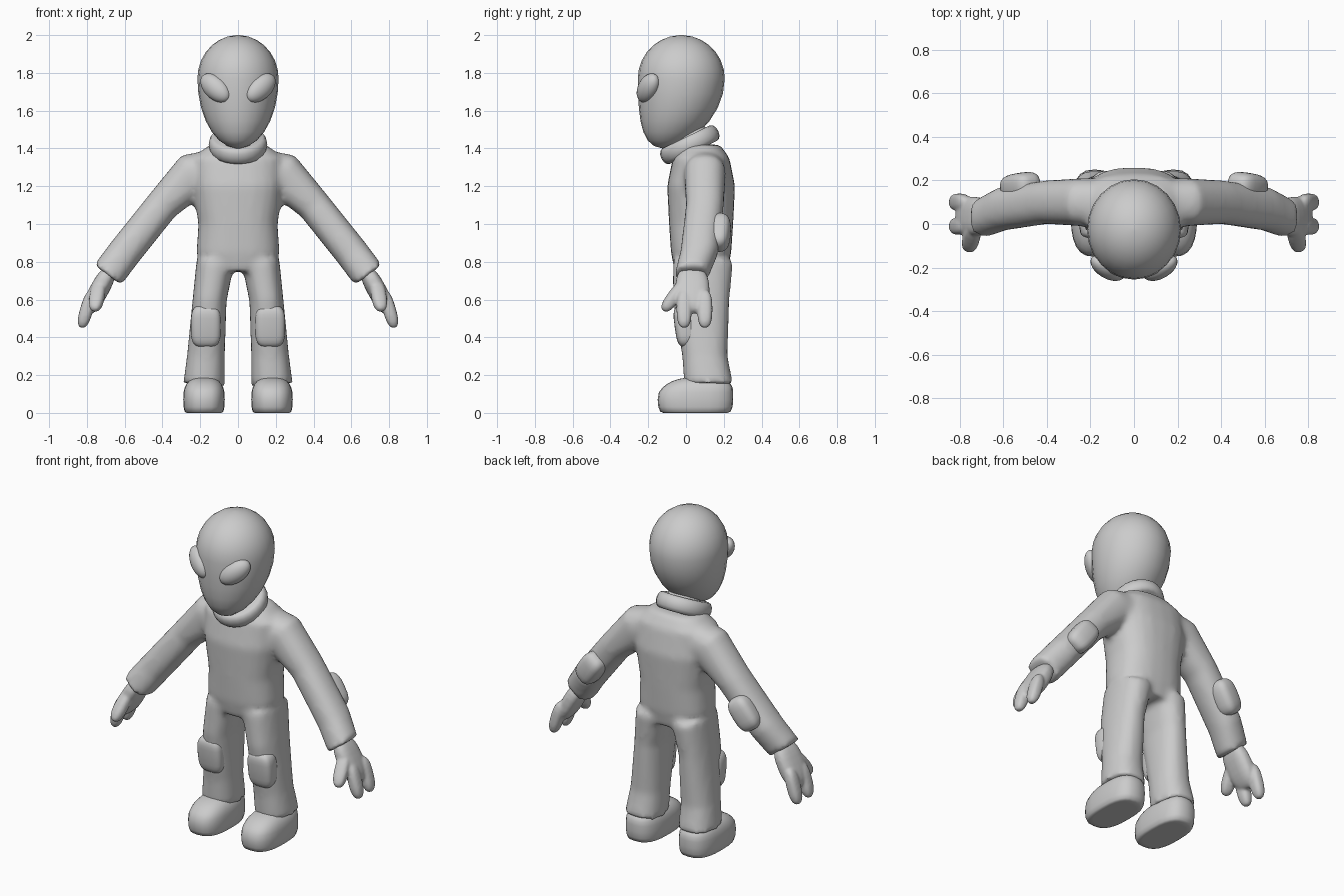
import bpy, bmesh
from math import sin, cos, pi, radians, atan2, copysign
from mathutils import Matrix, Vector

cube = bpy.data.objects.get("Cube")
if cube:
    bpy.data.objects.remove(cube)

colour = (0.6, 0.6, 0.6, 1)
grey = bpy.data.materials.new("plain grey")
grey.use_nodes = True
grey.diffuse_color = colour
grey.node_tree.nodes["Principled BSDF"].inputs["Base Color"].default_value = colour

SEGMENTS = 24
upright = Matrix.Identity(4)
flipped = Matrix.Diagonal((-1, 1, 1, 1))


def signed_power(value, exponent):
    return copysign(abs(value) ** exponent, value)


def loft(bm, rings, matrix=upright, power=2.3):
    """Skin rings of (x, y, z, width, depth), each turned square to the path in the xz plane."""
    loops = []
    last = len(rings) - 1
    for i, (x, y, z, width, depth) in enumerate(rings):
        before, after = rings[max(i - 1, 0)], rings[min(i + 1, last)]
        tilt = atan2(after[0] - before[0], before[2] - after[2])
        loop = []
        for step in range(SEGMENTS):
            angle = 2 * pi * step / SEGMENTS
            u = width * signed_power(cos(angle), 2 / power)
            v = depth * signed_power(sin(angle), 2 / power)
            point = Vector((x + u * cos(tilt), y + v, z + u * sin(tilt)))
            loop.append(bm.verts.new(matrix @ point))
        loops.append(loop)
    for lower, upper in zip(loops, loops[1:]):
        for i in range(SEGMENTS):
            j = (i + 1) % SEGMENTS
            bm.faces.new((lower[i], lower[j], upper[j], upper[i]))
    bm.faces.new(loops[0])
    bm.faces.new(loops[-1])


def lump(bm, half, matrix, power=2.0, steps=14):
    """Rounded solid: an ellipsoid at power two, boxier above it."""
    width, depth, height = half
    rings = []
    for i in range(steps + 1):
        angle = 0.97 * pi * (i / steps - 0.5)
        scale = cos(angle) ** (2 / power)
        rings.append((0, 0, height * signed_power(sin(angle), 2 / power),
                      width * scale, depth * scale))
    loft(bm, rings, matrix, power)


def lump_between(bm, start, end, width, depth, power=2.6):
    """Lump stretched from start to end."""
    start, end = Vector(start), Vector(end)
    axis = end - start
    turn = axis.to_track_quat("Z", "Y").to_matrix().to_4x4()
    matrix = Matrix.Translation((start + end) / 2) @ turn
    lump(bm, (width, depth, axis.length / 2), matrix, power)


def finish(name, bm, voxel=0, mirror=False):
    """Make the object; a voxel size blends its overlapping pieces into one skin."""
    bmesh.ops.recalc_face_normals(bm, faces=bm.faces)
    mesh = bpy.data.meshes.new(name)
    bm.to_mesh(mesh)
    bm.free()
    mesh.materials.append(grey)
    part = bpy.data.objects.new(name, mesh)
    bpy.context.collection.objects.link(part)
    bpy.ops.object.select_all(action="DESELECT")
    part.select_set(True)
    bpy.context.view_layer.objects.active = part
    if voxel:
        blend = part.modifiers.new("blend", "REMESH")
        blend.mode = "VOXEL"
        blend.voxel_size = voxel
        blend.use_smooth_shade = True
        soften = part.modifiers.new("soften", "SMOOTH")
        soften.iterations = 5
        bpy.ops.object.shade_smooth()
    else:
        bpy.ops.object.shade_smooth_by_angle(angle=radians(50))
    if mirror:
        part.modifiers.new("mirror", "MIRROR").use_mirror_merge = False


# Suit: torso, arms and legs share one blended skin
torso = [(0, 0.08, height, width, depth) for height, width, depth in (
    (0.75, 0.19, 0.14), (0.85, 0.22, 0.16), (1, 0.21, 0.17),
    (1.2, 0.24, 0.18), (1.35, 0.24, 0.15), (1.42, 0.15, 0.1))]
leg = [(0.18, 0.12, 0.15, 0.11, 0.13), (0.17, 0.1, 0.3, 0.1, 0.12),
       (0.15, 0.08, 0.6, 0.09, 0.15), (0.12, 0.09, 0.8, 0.1, 0.16)]
arm = [(0.1, 0.1, 1.28, 0.12, 0.11), (0.24, 0.1, 1.26, 0.12, 0.11),
       (0.4, 0.1, 1.1, 0.09, 0.1), (0.6, 0.07, 0.85, 0.09, 0.1),
       (0.69, 0.03, 0.73, 0.09, 0.09)]
bm = bmesh.new()
loft(bm, torso, power=2.5)
for side in (upright, flipped):
    loft(bm, leg, side)
    loft(bm, arm, side)
finish("suit", bm, voxel=0.018)

# Hands: palm, two fingers and a thumb
bm = bmesh.new()
lump_between(bm, (0.67, 0.03, 0.77), (0.8, 0.04, 0.53), 0.09, 0.05)
for y in (-0.01, 0.1):
    lump_between(bm, (0.77, y, 0.65), (0.83, y, 0.45), 0.04, 0.035)
lump_between(bm, (0.73, 0, 0.7), (0.76, -0.12, 0.54), 0.04, 0.035)
finish("hands", bm, voxel=0.008, mirror=True)

# Shoes: rounded lumps with a flat sole and a sloping toe
bm = bmesh.new()
lump(bm, (0.11, 0.2, 0.12), Matrix.Translation((0.18, 0.05, 0.07)), power=2.7)
for vert in bm.verts:
    vert.co.z = max(vert.co.z, 0)
    vert.co.y += max(vert.co.z - 0.1, 0) / 3
finish("shoes", bm, mirror=True)

# Head: round crown, drawn down and forward to the chin
bm = bmesh.new()
lump(bm, (0.215, 0.23, 1), upright)
for vert in bm.verts:
    drop = max(-vert.co.z, 0)
    vert.co.y -= 0.025 + 0.09 * drop ** 2
    vert.co.z = 1.77 + vert.co.z * (0.37 if drop else 0.23)
finish("head", bm)

# Eyes: slanted almond bulges
bm = bmesh.new()
slant = Matrix.Rotation(radians(30), 4, "Z") @ Matrix.Rotation(radians(-38), 4, "Y")
lump(bm, (0.1, 0.05, 0.06), Matrix.Translation((0.12, -0.2, 1.72)) @ slant)
finish("eyes", bm, mirror=True)

# Neck and tilted collar
bm = bmesh.new()
lump(bm, (0.1, 0.1, 0.12), Matrix.Translation((0, 0.03, 1.43)))
finish("neck", bm)
bm = bmesh.new()
band = []
for step in range(-4, 5):
    angle = step * pi / 6
    radius = 0.13 + 0.025 * cos(angle)
    band.append((0, 0, 0.045 * sin(angle), radius, radius * 1.08))
loft(bm, band, Matrix.Translation((0, 0.02, 1.42)) @ Matrix.Rotation(radians(26), 4, "X"), power=2)
finish("collar", bm)

# Knee and elbow pads
bm = bmesh.new()
lump_between(bm, (0.17, -0.02, 0.57), (0.17, 0.01, 0.35), 0.08, 0.055, power=3.5)
finish("knee_pads", bm, mirror=True)
bm = bmesh.new()
lump_between(bm, (0.46, 0.18, 1.04), (0.58, 0.16, 0.87), 0.065, 0.07, power=3)
finish("elbow_pads", bm, mirror=True)
